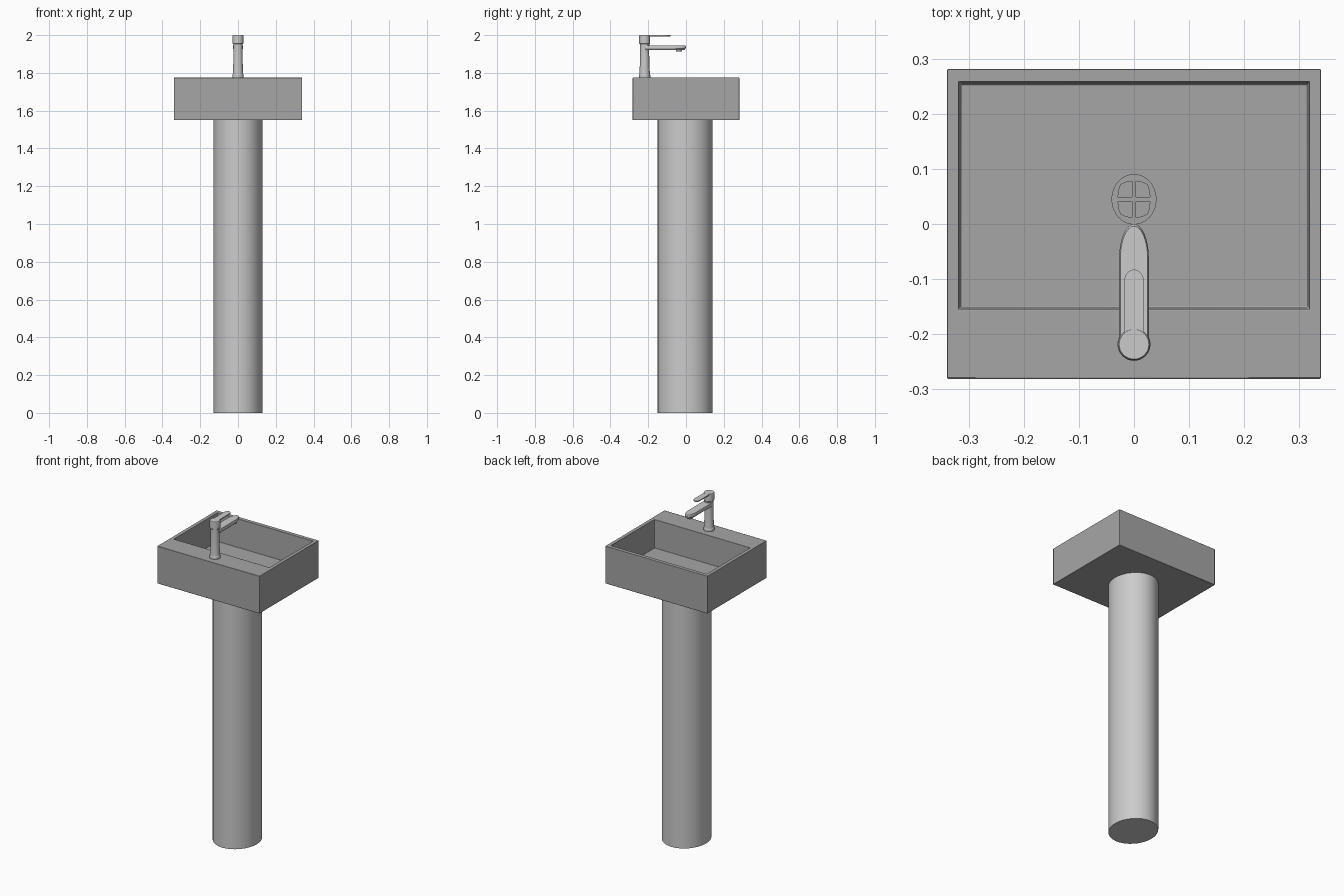
import bpy, bmesh, math
from math import sin, cos, pi

if "Cube" in bpy.data.objects:
    bpy.data.objects.remove(bpy.data.objects["Cube"])


def loft(name, rings, mat=None, bevel=0.0, angle=30):
    """Skin a stack of equal-length point rings and cap both ends."""
    bm = bmesh.new()
    rows = [[bm.verts.new(p) for p in r] for r in rings]
    n = len(rows[0])
    for a, b in zip(rows, rows[1:]):
        for i in range(n):
            j = (i + 1) % n
            bm.faces.new((a[i], a[j], b[j], b[i]))
    bm.faces.new(rows[0][::-1])
    bm.faces.new(rows[-1])
    bmesh.ops.recalc_face_normals(bm, faces=bm.faces)
    me = bpy.data.meshes.new(name)
    bm.to_mesh(me)
    bm.free()
    ob = bpy.data.objects.new(name, me)
    bpy.context.collection.objects.link(ob)
    if mat:
        me.materials.append(mat)
    if bevel:
        m = ob.modifiers.new("edge", 'BEVEL')
        m.width, m.segments = bevel, 2
    bpy.ops.object.select_all(action='DESELECT')
    ob.select_set(True)
    bpy.context.view_layer.objects.active = ob
    bpy.ops.object.shade_smooth_by_angle(angle=math.radians(angle))
    return ob


def rect(x, y0, y1, z):
    return [(-x, y0, z), (x, y0, z), (x, y1, z), (-x, y1, z)]


def ellipse(rx, ry, cy, z, n=32):
    return [(rx * cos(2 * pi * i / n), cy + ry * sin(2 * pi * i / n), z) for i in range(n)]


def tongue(w, y0, y1, tip, z, n=16):
    """Outline of a straight bar with a rounded far end."""
    arc = [(w * cos(pi * i / n), y1 - tip + tip * sin(pi * i / n), z) for i in range(n + 1)]
    return [(-w, y0, z), (w, y0, z)] + arc


stone = bpy.data.materials.new("dark_grey")
stone.diffuse_color = (0.38, 0.38, 0.38, 1)
stone.use_nodes = True
stone.node_tree.nodes["Principled BSDF"].inputs["Base Color"].default_value = stone.diffuse_color

# Pedestal
loft("pedestal", [ellipse(0.13, 0.145, -0.006, z) for z in (0, 1.55)])

# Basin: outer shell, rim, sloping inner walls and floor
FLOOR = 1.605
loft("basin", [rect(0.34, -0.282, 0.282, 1.55), rect(0.34, -0.282, 0.282, 1.775),
               rect(0.319, -0.155, 0.259, 1.775), rect(0.315, -0.151, 0.254, FLOOR)],
     stone, bevel=0.002)

# Drain strainer: disc with four openings
DY = 0.045
cu = bpy.data.curves.new("drain", 'CURVE')
cu.dimensions, cu.fill_mode, cu.extrude = '2D', 'BOTH', 0.002


def outline(pts):
    s = cu.splines.new('POLY')
    s.points.add(len(pts) - 1)
    for p, (x, y) in zip(s.points, pts):
        p.co = (x, y, 0, 1)
    s.use_cyclic_u = True


outline([p[:2] for p in ellipse(0.041, 0.046, 0, 0)])
lobe = [(0.004, 0.004), (0.029, 0.004), (0.028, 0.016), (0.024, 0.027), (0.015, 0.031), (0.004, 0.033)]
for sx in (-1, 1):
    for sy in (-1, 1):
        outline([(sx * x, sy * y) for x, y in lobe])
drain = bpy.data.objects.new("drain", cu)
drain.location = (0, DY, FLOOR + 0.002)
bpy.context.collection.objects.link(drain)
cu.materials.append(stone)
bpy.ops.object.select_all(action='DESELECT')
drain.select_set(True)
bpy.context.view_layer.objects.active = drain
bpy.ops.object.convert(target='MESH')

# Tap body: base collar and waisted column
FY = -0.219
body = [(0.030, 1.774), (0.030, 1.788), (0.028, 1.791), (0.025, 1.85), (0.024, 1.92), (0.025, 1.952)]
loft("tap_body", [ellipse(r, r, FY, z) for r, z in body])

# Handle cap and lever
cap = [(0.025, 1.952), (0.029, 1.956), (0.029, 1.997), (0.027, 2.0)]
loft("handle_cap", [ellipse(r, r, FY, z) for r, z in cap])
loft("handle_lever", [tongue(0.016, -0.215, -0.086, 0.020, 1.992),
                      tongue(0.018, -0.215, -0.083, 0.022, 1.995),
                      tongue(0.018, -0.215, -0.083, 0.022, 1.9995)])

# Spout slab and aerator
loft("spout", [tongue(0.020, -0.215, -0.012, 0.055, 1.920),
               tongue(0.026, -0.215, -0.002, 0.060, 1.928),
               tongue(0.027, -0.215, 0.0, 0.062, 1.938),
               tongue(0.025, -0.215, -0.004, 0.060, 1.945)])
loft("aerator", [ellipse(0.016, 0.016, -0.037, z, 24) for z in (1.913, 1.924)])
